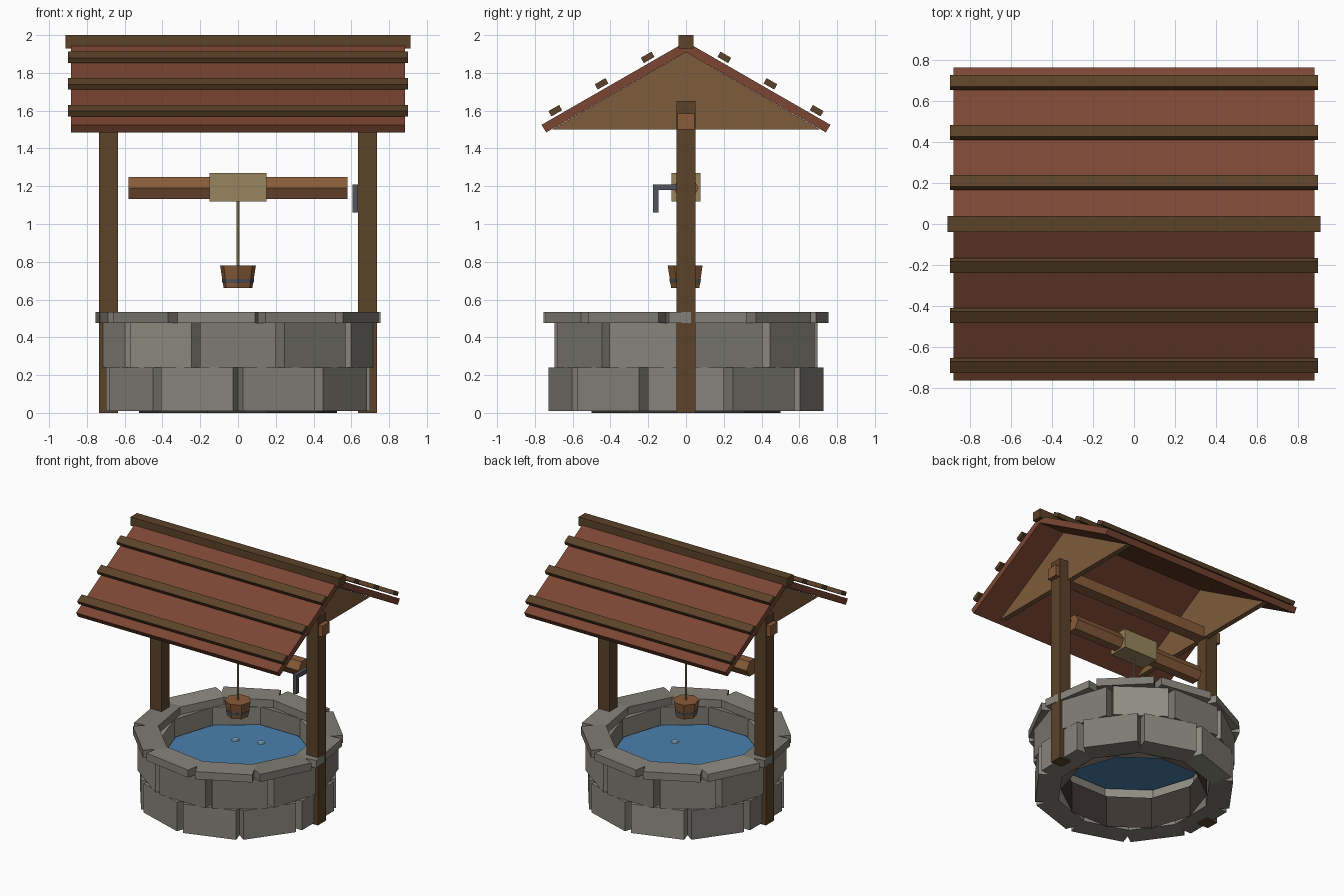
import bpy, bmesh, math, random
from mathutils import Matrix, Vector

if "Cube" in bpy.data.objects:
    bpy.data.objects.remove(bpy.data.objects["Cube"])

random.seed(4)


def mat(name, r, g, b):
    m = bpy.data.materials.new(name)
    m.diffuse_color = [(c / 255) ** 2.2 for c in (r, g, b)] + [1]
    m.use_nodes = True
    m.node_tree.nodes["Principled BSDF"].inputs["Base Color"].default_value = m.diffuse_color
    return m


STONES = [mat("stone_%d" % i, *c) for i, c in enumerate(
    [(134, 131, 122), (124, 122, 114), (144, 142, 131)])]
ROOF = mat("roof_red", 122, 72, 54)
WOOD = mat("dark_wood", 92, 68, 45)
LIGHT = mat("light_wood", 135, 92, 60)
GABLE = mat("gable_wood", 125, 92, 62)
ROPE = mat("rope", 150, 132, 95)
METAL = mat("iron", 82, 86, 92)
WATER = mat("water", 74, 126, 172)
RIPPLE = mat("ripple", 140, 180, 205)
LINING = mat("lining_dark", 62, 56, 53)


def finish(bm, name, materials):
    bmesh.ops.recalc_face_normals(bm, faces=bm.faces)
    me = bpy.data.meshes.new(name)
    bm.to_mesh(me)
    bm.free()
    for m in materials:
        me.materials.append(m)
    ob = bpy.data.objects.new(name, me)
    bpy.context.collection.objects.link(ob)
    return ob


def box(name, x, y, z, m):
    """Box from (min, max) ranges."""
    bm = bmesh.new()
    size = Matrix.Diagonal((x[1] - x[0], y[1] - y[0], z[1] - z[0], 1))
    mid = Vector((sum(x) / 2, sum(y) / 2, sum(z) / 2))
    bmesh.ops.create_cube(bm, size=1, matrix=Matrix.Translation(mid) @ size)
    return finish(bm, name, [m])


def prism(name, profile, x0, x1, m):
    """Extrude a (y, z) profile along x."""
    bm = bmesh.new()
    f = bm.faces.new([bm.verts.new((x0, y, z)) for y, z in profile])
    ext = bmesh.ops.extrude_face_region(bm, geom=[f])["geom"]
    bmesh.ops.translate(bm, vec=(x1 - x0, 0, 0),
                        verts=[v for v in ext if isinstance(v, bmesh.types.BMVert)])
    return finish(bm, name, [m])


def cone(name, n, r0, r1, z0, z1, m, x=0, y=0, turn=0, caps=True):
    bm = bmesh.new()
    bmesh.ops.create_cone(
        bm, segments=n, radius1=r0, radius2=r1, depth=z1 - z0, cap_ends=caps,
        matrix=Matrix.Translation((x, y, (z0 + z1) / 2)) @ Matrix.Rotation(turn, 4, 'Z'))
    return finish(bm, name, [m])


def stone_ring(name, r_in, r_out, width, z0, z1, offset):
    """Ten straight blocks in a ring, leaving V-shaped joints outside."""
    bm = bmesh.new()
    for i in range(10):
        mx = (Matrix.Rotation(math.radians(offset + 36 * i), 4, 'Z')
              @ Matrix.Translation(((r_in + r_out) / 2, 0, (z0 + z1) / 2))
              @ Matrix.Diagonal((r_out - r_in, width, z1 - z0, 1)))
        verts = bmesh.ops.create_cube(bm, size=1, matrix=mx)["verts"]
        tone = random.randrange(3)
        for f in {f for v in verts for f in v.link_faces}:
            f.material_index = tone
    return finish(bm, name, STONES)


# Stone wall, rim, lining and water
stone_ring("lower_stones", 0.53, 0.70, 0.40, 0.01, 0.24, 0)
stone_ring("upper_stones", 0.53, 0.695, 0.40, 0.24, 0.475, 18)
stone_ring("rim_stones", 0.55, 0.73, 0.415, 0.475, 0.535, 9)
cone("inner_lining", 10, 0.525, 0.525, 0, 0.25, LINING, turn=math.pi / 2, caps=False)
cone("water", 10, 0.545, 0.545, 0.325, 0.34, WATER, turn=math.pi / 2)
for i, (x, y) in enumerate([(-0.165, 0.2), (0.016, 0.266), (0.195, -0.14)]):
    cone("ripple_%d" % i, 6, 0.03, 0.025, 0.34, 0.35, RIPPLE, x, y)

# Posts, cross beam and gables
for side, s in (("left", -1), ("right", 1)):
    box(side + "_post", sorted((s * 0.635, s * 0.735)), (-0.05, 0.05), (0, 1.65), WOOD)
    prism(side + "_gable", [(-0.71, 1.5), (0.71, 1.5), (0, 1.91)],
          s * 0.62, s * 0.66, GABLE)
box("cross_beam", (-0.77, 0.77), (-0.045, 0.045), (1.5, 1.585), LIGHT)

# Roof slopes with raised battens, and the ridge
c, d = math.cos(math.pi / 6), math.sin(math.pi / 6)
for side, s in (("front", -1), ("back", 1)):
    prism(side + "_roof", [(0, 1.965), (s * 0.765, 1.525), (s * 0.74, 1.485), (0, 1.91)],
          -0.883, 0.883, ROOF)
    for i, (y, z) in enumerate([(0.203, 1.882), (0.447, 1.742), (0.692, 1.60)]):
        prof = [(s * (y + a * 0.0325 * c + b * 0.016 * d), z - a * 0.0325 * d + b * 0.016 * c)
                for a, b in ((-1, -1), (1, -1), (1, 1), (-1, 1))]
        prism("%s_batten_%d" % (side, i), prof, -0.9, 0.9, WOOD)
box("ridge_beam", (-0.913, 0.913), (-0.04, 0.04), (1.93, 2.0), WOOD)

# Winch: hexagonal axle, rope coil, rope and crank
prism("axle", [(0.067 * math.cos(math.pi * k / 3), 1.19 + 0.067 * math.sin(math.pi * k / 3))
               for k in range(6)], -0.58, 0.58, LIGHT)
box("rope_coil", (-0.15, 0.15), (-0.077, 0.077), (1.12, 1.27), ROPE)
cone("rope", 6, 0.008, 0.008, 0.77, 1.13, ROPE)
box("crank_arm", (0.605, 0.635), (-0.175, 0.015), (1.18, 1.21), METAL)
box("crank_handle", (0.605, 0.635), (-0.175, -0.145), (1.06, 1.18), METAL)

# Bucket with iron band
cone("bucket", 7, 0.078, 0.097, 0.66, 0.78, LIGHT, turn=math.pi)
cone("bucket_band", 7, 0.085, 0.088, 0.688, 0.71, METAL, turn=math.pi)
